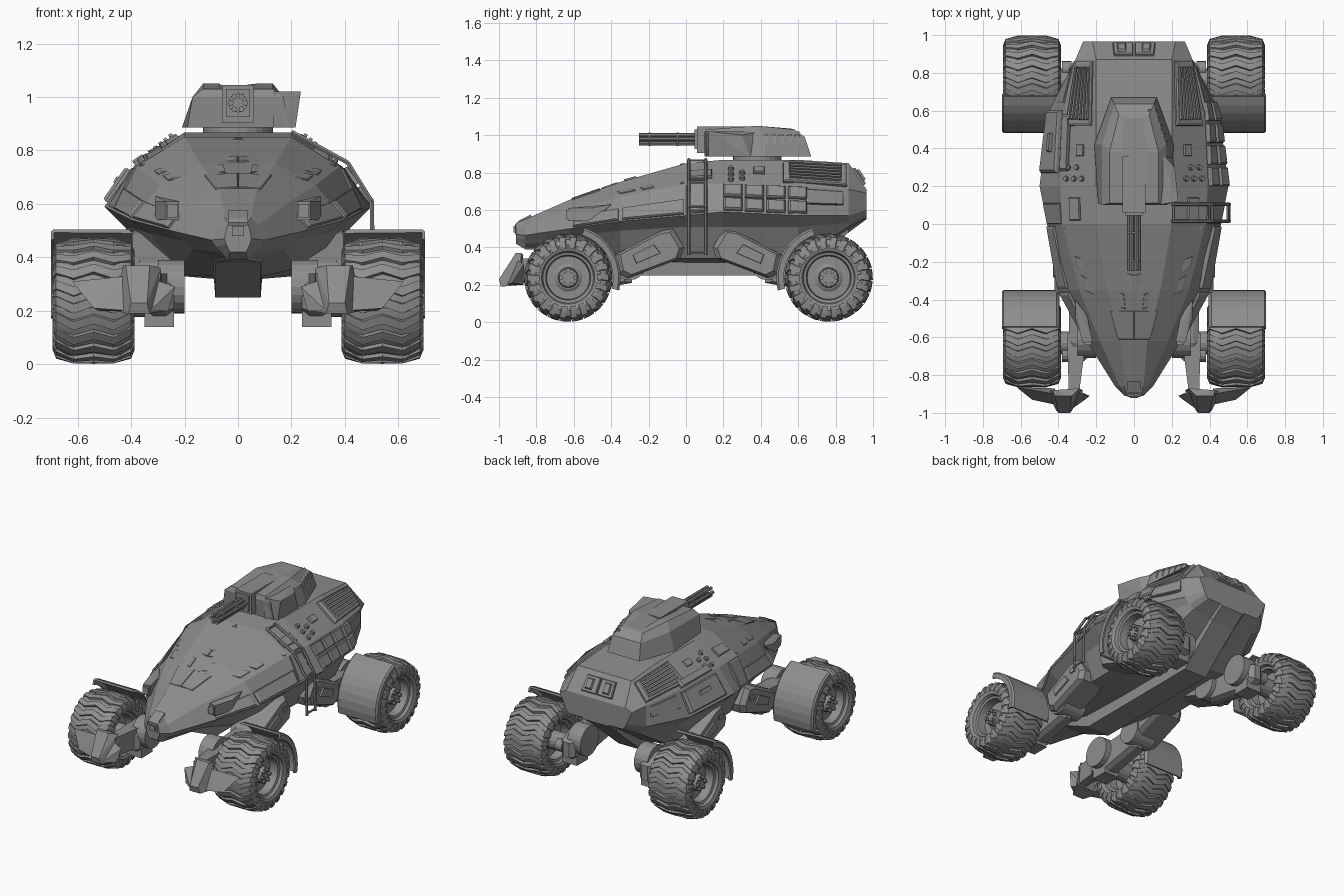
import bpy, bmesh
from math import sin, cos, pi, radians
from mathutils import Vector as V

old = bpy.data.objects.get("Cube")
if old:
    bpy.data.objects.remove(old, do_unlink=True)

grey = bpy.data.materials.new("armour_grey")
grey.use_nodes = True
tone = (0.27, 0.27, 0.27, 1)
grey.diffuse_color = tone
for n in grey.node_tree.nodes:
    if n.type == 'BSDF_PRINCIPLED':
        n.inputs["Base Color"].default_value = tone


def finish(name, bm):
    bmesh.ops.recalc_face_normals(bm, faces=bm.faces[:])
    me = bpy.data.meshes.new(name)
    bm.to_mesh(me)
    bm.free()
    me.materials.append(grey)
    ob = bpy.data.objects.new(name, me)
    bpy.context.collection.objects.link(ob)
    return ob


def add_loft(bm, rings):
    vs = [[bm.verts.new(p) for p in r] for r in rings]
    n = len(vs[0])
    for a, b in zip(vs, vs[1:]):
        for i in range(n):
            bm.faces.new((a[i], a[(i + 1) % n], b[(i + 1) % n], b[i]))
    bm.faces.new(vs[0])
    bm.faces.new(vs[-1])


def loft(name, rings):
    bm = bmesh.new()
    add_loft(bm, rings)
    return finish(name, bm)


def chunk(name, pts):
    """Faceted solid wrapped around a few points."""
    bm = bmesh.new()
    for p in pts:
        bm.verts.new(p)
    out = bmesh.ops.convex_hull(bm, input=bm.verts[:])
    bmesh.ops.delete(bm, geom=[g for g in out["geom_interior"] if isinstance(g, bmesh.types.BMVert)], context='VERTS')
    bmesh.ops.dissolve_limit(bm, angle_limit=0.02, verts=bm.verts[:], edges=bm.edges[:])
    return finish(name, bm)


def box(name, x0, x1, y0, y1, z0, z1):
    return chunk(name, [(x, y, z) for x in (x0, x1) for y in (y0, y1) for z in (z0, z1)])


def tube(name, a, b, r, sides=12, r2=None):
    a, b = V(a), V(b)
    q = (b - a).to_track_quat('Z', 'Y')
    ring = [V((cos(2 * pi * i / sides), sin(2 * pi * i / sides), 0)) for i in range(sides)]
    return loft(name, [[p + q @ (c * s) for c in ring] for p, s in ((a, r), (b, r if r2 is None else r2))])


# Hull stations: y, then half-section x,z: roof edge, shoulder, chine, under-chine, floor edge, keel root, keel
stations = [
    (-.91, [(.035, .53), (.045, .50), (.05, .47), (.045, .45), (.04, .44), (.035, .43), (.03, .42)]),
    (-.86, [(.05, .55), (.075, .52), (.1, .465), (.08, .44), (.06, .42), (.045, .4), (.035, .39)]),
    (-.62, [(.07, .655), (.18, .60), (.25, .50), (.2, .46), (.17, .43), (.09, .39), (.085, .38)]),
    (-.35, [(.14, .75), (.29, .67), (.40, .54), (.33, .49), (.22, .36), (.09, .33), (.085, .25)]),
    (0, [(.2, .85), (.38, .74), (.46, .57), (.4, .51), (.33, .34), (.09, .32), (.085, .25)]),
    (.2, [(.2, .868), (.39, .74), (.5, .59), (.42, .51), (.33, .34), (.09, .32), (.085, .25)]),
    (.6, [(.2, .868), (.37, .73), (.45, .57), (.38, .51), (.3, .34), (.09, .32), (.085, .25)]),
    (.87, [(.2, .85), (.31, .71), (.31, .57), (.28, .53), (.24, .51), (.1, .5), (.085, .48)]),
    (.965, [(.22, .71), (.27, .69), (.23, .6), (.22, .58), (.2, .56), (.1, .56), (.085, .55)]),
]
loft("hull", [[(x, y, z) for x, z in h] + [(-x, y, z) for x, z in h[::-1]] for y, h in stations])


def surf(y, s, side):
    """Point on the hull skin: s runs -1 (centre line), 0 (roof edge), 1 (shoulder), 2 (chine)."""
    for (ya, ha), (yb, hb) in zip(stations, stations[1:]):
        if y <= yb:
            break
    t = (y - ya) / (yb - ya)
    half = [V(a).lerp(V(b), t) for a, b in zip(ha, hb)]
    half.insert(0, V((0, half[0].y)))
    i = int(s + 1)
    p = half[i].lerp(half[i + 1], s + 1 - i)
    return V((p.x * side, y, p.y))


def patch(name, y0, y1, s0, s1, h, side, shrink=.92, skew=0):
    """Raised plate that follows the hull skin; skew slides its outer edge back."""
    c = [surf(y, s, side) for y, s in ((y0, s0), (y1, s0), (y1 + skew, s1), (y0 + skew, s1))]
    n = (c[2] - c[0]).cross(c[3] - c[1]).normalized()
    m = sum(c, V()) / 4
    if n.dot(V((m.x, 0, m.z - .5))) < 0:
        n = -n
    loft(name, [[p - n * .012 for p in c], [p + n * h * .6 for p in c], [m + (p - m) * shrink + n * h for p in c]])


for k in (1, -1):
    # Nose, windscreen and brow plates
    patch("bonnet_panel", -.61, -.46, -.99, .1, .006, k, .97)
    patch("windscreen", -.45, -.37, -.6, .8, .008, k, .9, .1)
    patch("brow", -.33, -.27, -.99, .85, .01, k, .95, .1)
    patch("roof_seam", -.03, -.01, -.99, .95, .005, k, .99)
    # Belt rail along the widest edge
    for y0, y1 in ((-.6, -.36), (-.34, -.01)):
        patch("belt_rail", y0, y1, 1.5, 1.95, .015, k)
    patch("cabin_band", .0, .11, 1.05, 1.95, .01, k)
    patch("roof_hatch", .02, .14, .45, .75, .015, k)
    # Engine louvres
    patch("louvre_frame", .52, .86, .12, .9, .02, k)
    for i in range(6):
        s = .18 + i * .11
        patch("louvre_slat", .55, .83, s, s + .06, .03, k, .97)
    patch("rear_corner", .64, .84, 1.1, 1.6, .01, k)
    # Tail lights
    patch("tail_plate", .89, .95, -.98, -.48, .015, k)
    patch("tail_light", .9, .94, -.8, -.58, .028, k, .8)
    # Roof studs
    for y, s in ((.24, .4), (.24, .62), (.24, .84), (.3, .55), (.3, .78)):
        p = surf(y, s, k)
        n = V((k * .5, 0, .85))
        tube("stud", p - n * .01, p + n * .018, .018, 8, .012)
    patch("stud_box", .36, .42, .35, .55, .015, k)
    # Cheek lamps
    chunk("cheek_lamp", [(k * x, y, z) for x, y in ((.22, -.62), (.27, -.63), (.31, -.5), (.25, -.48))
                         for z in (.54, .61)] + [(k * .31, -.4, .63)])
    box("cheek_lens", k * .225, k * .265, -.64, -.6, .55, .6)

# Nose lamp
chunk("nose_lamp", [(x, y, z) for x in (-.035, .035) for y, z in
                    ((-.915, .47), (-.915, .52), (-.89, .545), (-.83, .575), (-.83, .47))])
box("nose_lens", -.022, .022, -.922, -.9, .48, .515)

# Stowage on the left flank, access panel on the right
for i in range(4):
    for s in (1.06, 1.54):
        y = .2 + i * .115
        patch("stowage_pouch", y, y + .1, s, s + .4, .022, 1, .85)
patch("access_panel", .27, .6, 1.1, 1.9, .03, -1)
patch("panel_handle", .38, .48, 1.35, 1.5, .045, -1)
patch("side_locker", .28, .58, .78, .98, .025, -1)

# Boarding ladder
rail = [V((.2, 0, .87)), V((.41, 0, .755)), V((.5, 0, .61)), V((.505, 0, .36))]
for y in (.015, .105):
    for a, b in zip(rail, rail[1:]):
        tube("ladder_rail", a + V((0, y, 0)), b + V((0, y, 0)), .009, 6)
for a, b in zip(rail, rail[1:]):
    for t in (.05, .95):
        p = a.lerp(b, t)
        tube("ladder_rung", p + V((0, .015, 0)), p + V((0, .105, 0)), .007, 6)


# Turret
def hexring(pts):
    return [(x, y, z) for x, y, z in pts] + [(-x, y, z) for x, y, z in pts[::-1]]


tube("turret_ring", (0, .38, .85), (0, .38, .89), .13, 24)
loft("turret", [hexring(r) for r in (
    [(.19, .11, .885), (.21, .42, .885), (.12, .67, .885)],
    [(.17, .1, 1.0), (.17, .42, 1.0), (.105, .635, .99)],
    [(.13, .11, 1.03), (.13, .38, 1.05), (.08, .58, 1.03)],
    [(.07, .12, 1.03), (.07, .38, 1.05), (.05, .56, 1.035)])])
chunk("turret_pod", [(.13, .1, 1.02), (.235, .12, 1.02), (.215, .12, .885), (.13, .1, .885),
                     (.13, .4, 1.02), (.215, .3, 1.0), (.21, .34, .885), (.14, .4, .885)])
for i in range(5):
    y = .41 + i * .042
    x = .16 - i * .014
    chunk("turret_grille", [(x + dx, y + dy, z) for dx, z in ((-.03, .95), (.025, .95), (.012, 1.0), (-.03, 1.02))
                            for dy in (0, .028)])

# Rotary gun
box("gun_housing", -.06, .06, .06, .36, .905, 1.045)
box("gun_face", -.045, .045, .045, .07, .925, 1.03)
gz = .978
for i in range(6):
    a = i * pi / 3
    x, z = .027 * cos(a), gz + .027 * sin(a)
    tube("barrel", (x, -.25, z), (x, .08, z), .011, 8)
tube("barrel_core", (0, -.2, gz), (0, .08, gz), .013, 8)
for y in (-.2, -.05):
    tube("barrel_clamp", (0, y, gz), (0, y + .01, gz), .036, 12)

# Wheel: turned tyre and rim, with zigzag tread bars
half = [(.07, .002), (.07, .06), (.06, .075), (.06, .115), (.115, .12), (.12, .135), (.138, .142),
        (.15, .175), (.14, .205), (.1, .222)]
prof = half + [(-x, r) for x, r in half[::-1]]
SEG = 48
bm = bmesh.new()
add_loft(bm, [[(x, r * cos(2 * pi * i / SEG), r * sin(2 * pi * i / SEG)) for i in range(SEG)] for x, r in prof])
tread = [(-.153, .185, .02), (-.14, .217, 0), (-.075, .235, .13), (0, .236, .02),
         (.075, .235, .13), (.14, .217, 0), (.153, .185, .02)]
BARS = 22
for i in range(BARS):
    rings = []
    for x, r, d in tread:
        a = 2 * pi * i / BARS + d
        rings.append([(x, rr * cos(a + w), rr * sin(a + w)) for rr, w in
                      ((r - .03, -.1), (r, -.075), (r, .075), (r - .03, .1))])
    add_loft(bm, rings)
wheel = finish("wheel", bm)
bpy.ops.object.select_all(action='DESELECT')
wheel.select_set(True)
bpy.context.view_layer.objects.active = wheel
bpy.ops.object.shade_smooth_by_angle(angle=radians(30))

box_outline = [(.27, .26), (.25, .36), (.5, .49), (.56, .5), (.62, .4), (.6, .34), (.32, .235)]
link_outline = [(.34, .37), (.34, .21), (0, .15), (-.1, .2), (-.1, .3), (0, .35)]


def corner(k, yc, d):
    """Wheel, fender and suspension at one corner; d points to the middle of the body."""
    zc = .238

    def at(x, u, z):
        return (k * x, yc + d * u, z)

    def slab(name, pts, x0, x1, s=.85):
        mu = sum(p[0] for p in pts) / len(pts)
        mz = sum(p[1] for p in pts) / len(pts)
        small = [(mu + (u - mu) * s, mz + (z - mz) * s) for u, z in pts]
        loft(name, [[at(x, u, z) for u, z in q] for x, q in
                    ((x0, small), (x0 + .03, pts), (x1 - .03, pts), (x1, small))])

    w = wheel.copy()
    w.name = "wheel"
    w.location = at(.54, 0, zc)
    w.scale.x = k
    bpy.context.collection.objects.link(w)
    tube("hub", at(.6, 0, zc), at(.645, 0, zc), .056, 16, .05)
    for i in range(6):
        a = i * pi / 3
        u, z = .038 * cos(a), zc + .038 * sin(a)
        tube("wheel_bolt", at(.64, u, z), at(.66, u, z), .012, 6)
    # Fender
    sec = [(.395, .265), (.41, .281), (.69, .281), (.7, .27), (.7, .24), (.688, .24), (.688, .268)]
    rings = []
    for i in range(9):
        a = radians(72 - 86 * i / 8)
        rings.append([at(x, r * cos(a), zc + r * sin(a)) for x, r in sec])
    loft("fender", rings)
    # Suspension
    slab("upper_arm", box_outline, .22, .42)
    slab("upper_arm_plate", [(.36, .31), (.34, .36), (.46, .42), (.5, .37)], .34, .43, .9)
    box("arm_latch", k * .4, k * .428, yc + d * .51, yc + d * .55, .41, .44)
    slab("lower_arm", link_outline, .24, .345)
    tube("inner_joint", at(.2, .02, .29), at(.3, .02, .29), .1, 20)
    tube("elbow_joint", at(.21, .33, .31), at(.37, .33, .31), .085, 20)
    tube("axle", at(.24, 0, zc), at(.5, 0, zc), .06, 16)
    tube("arm_knob", at(.33, -.06, .25), at(.38, -.06, .25), .04, 14)
    box("arm_foot", k * .24, k * .35, yc - .06, yc + .06, .14, .2)


for k in (1, -1):
    corner(k, -.63, 1)
    corner(k, .763, -1)
    # Front ram blades on tapered arms
    chunk("blade_arm", [(k * x, y, z) for x, y in ((.25, -.58), (.355, -.58), (.29, -.89), (.345, -.89))
                        for z in (.21, .34)])
    chunk("blade_core", [(k * x, y, z) for x, y, z in (
        (.29, -.87, .36), (.43, -.88, .37), (.27, -.88, .2), (.46, -.89, .2), (.33, -.99, .19),
        (.41, -.99, .19), (.34, -1.0, .23), (.4, -1.0, .23), (.33, -.91, .37), (.42, -.91, .37))])
    chunk("blade_outer", [(k * x, y, z) for x, y, z in (
        (.4, -.96, .2), (.42, -.9, .33), (.42, -.87, .2), (.62, -.865, .31), (.54, -.93, .21), (.52, -.87, .2))])
    chunk("blade_inner", [(k * x, y, z) for x, y, z in (
        (.33, -.98, .2), (.32, -.89, .32), (.32, -.87, .2), (.235, -.91, .29), (.26, -.93, .2))])

# The turned master wheel is reused at every corner
bpy.data.objects.remove(wheel, do_unlink=True)
